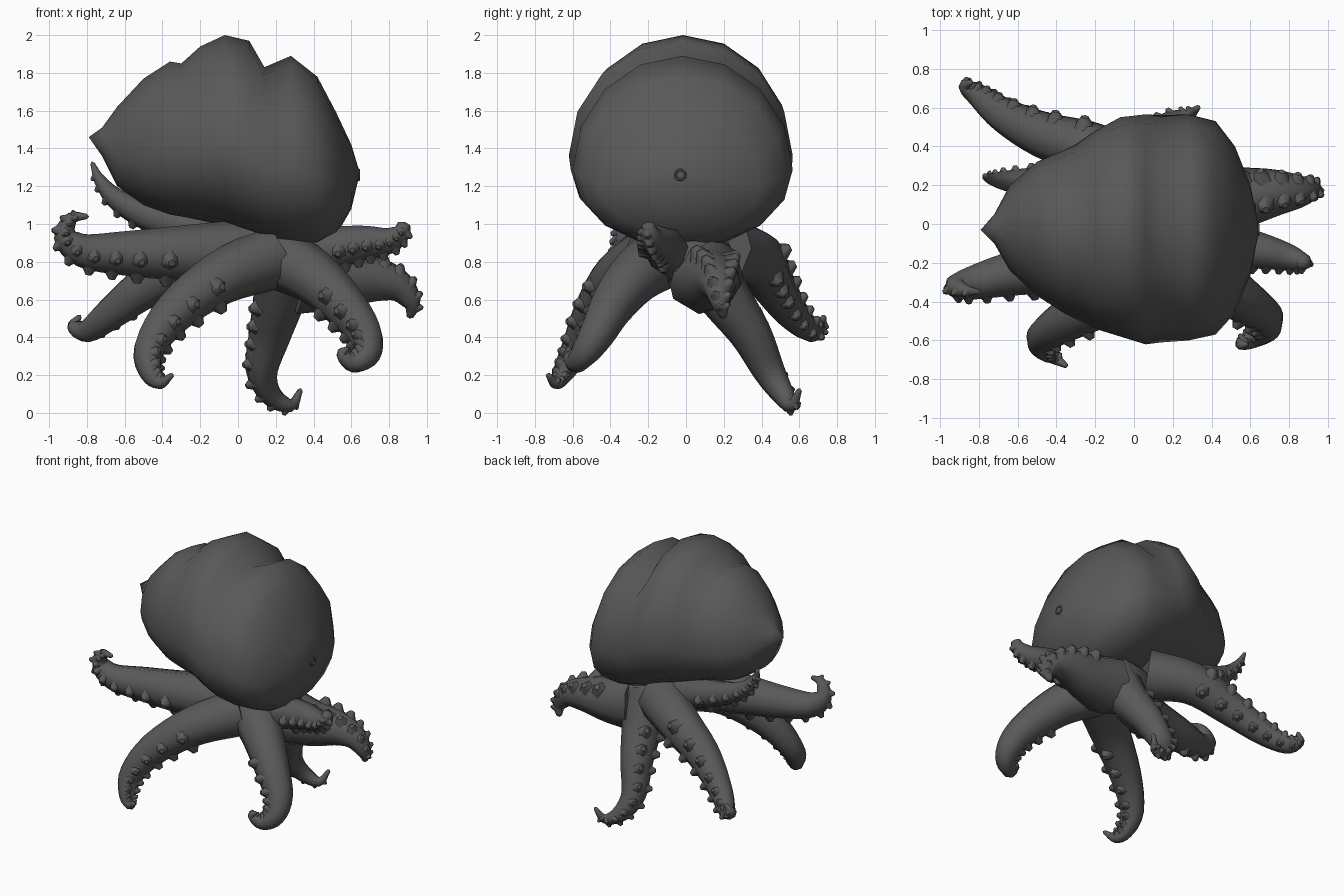
import bpy
import bmesh
import math
from mathutils import Vector, Matrix

cube = bpy.data.objects.get("Cube")
if cube:
    bpy.data.objects.remove(cube, do_unlink=True)

# Single dark grey material
grey = bpy.data.materials.new("dark_grey")
grey.use_nodes = True
colour = (0.1, 0.1, 0.1, 1)
grey.diffuse_color = colour
shader = next(n for n in grey.node_tree.nodes if n.type == "BSDF_PRINCIPLED")
shader.inputs["Base Color"].default_value = colour
shader.inputs["Roughness"].default_value = 0.8


def finish(bm, name, angle):
    bmesh.ops.recalc_face_normals(bm, faces=bm.faces)
    mesh = bpy.data.meshes.new(name)
    bm.to_mesh(mesh)
    bm.free()
    mesh.materials.append(grey)
    obj = bpy.data.objects.new(name, mesh)
    bpy.context.collection.objects.link(obj)
    bpy.ops.object.select_all(action="DESELECT")
    obj.select_set(True)
    bpy.context.view_layer.objects.active = obj
    bpy.ops.object.shade_smooth_by_angle(angle=math.radians(angle))


def loft(bm, start, rings, end):
    """Skin a list of point rings and close both ends to a point."""
    loops = [[bm.verts.new(p) for p in ring] for ring in rings]
    n = len(loops[0])
    for a, b in zip(loops, loops[1:]):
        for i in range(n):
            j = (i + 1) % n
            bm.faces.new((a[i], a[j], b[j], b[i]))
    for point, loop in ((start, loops[0]), (end, loops[-1])):
        tip = bm.verts.new(point)
        for i in range(n):
            bm.faces.new((tip, loop[i], loop[(i + 1) % n]))


def smooth_path(points, steps):
    """Catmull-Rom curve through the points."""
    pts = [Vector(p) for p in points]
    pts = [2 * pts[0] - pts[1]] + pts + [2 * pts[-1] - pts[-2]]
    path = []
    for a, b, c, d in zip(pts, pts[1:], pts[2:], pts[3:]):
        for s in range(steps):
            t = s / steps
            path.append(0.5 * (2 * b + (c - a) * t + (2 * a - 5 * b + 4 * c - d) * t * t
                               + (3 * b - a - 3 * c + d) * t ** 3))
    path.append(pts[-2])
    return path


def shell_ring(x, low, high, right, left, sides=16):
    """Uneven oval cross-section, widest a little below its middle."""
    mid = low + 0.41 * (high - low)
    centre, half = (left + right) / 2, (left - right) / 2
    ring = []
    for i in range(sides):
        a = math.tau * i / sides + math.pi / 2
        height = high - mid if math.sin(a) > 0 else mid - low
        ring.append((x, centre + half * math.cos(a), mid + height * math.sin(a)))
    return ring


# Shell: ridged body, snout at one end and a blunt dome at the other
sections = [
    (-0.72, 1.36, 1.51, -0.1, 0.05),
    (-0.64, 1.2, 1.62, -0.24, 0.2),
    (-0.5, 1.1, 1.77, -0.37, 0.32),
    (-0.36, 1.05, 1.86, -0.46, 0.38),
    (-0.3, 1.04, 1.85, -0.49, 0.41),
    (-0.2, 1.02, 1.94, -0.54, 0.48),
    (-0.07, 0.99, 2.0, -0.58, 0.55),
    (0.06, 0.94, 1.97, -0.62, 0.565),
    (0.14, 0.91, 1.83, -0.61, 0.56),
    (0.28, 0.87, 1.89, -0.6, 0.565),
    (0.42, 0.88, 1.78, -0.57, 0.53),
    (0.52, 0.94, 1.59, -0.46, 0.4),
    (0.6, 1.08, 1.42, -0.26, 0.2),
]
bm = bmesh.new()
loft(bm, (-0.79, -0.03, 1.46), [shell_ring(*s) for s in sections], (0.645, -0.03, 1.27))
finish(bm, "shell", 100)

# Small ring on the dome
bpy.ops.mesh.primitive_torus_add(major_radius=0.026, minor_radius=0.007, major_segments=12,
                                 minor_segments=6, location=(0.64, -0.03, 1.26),
                                 rotation=(0, math.pi / 2, 0))
bpy.context.object.name = "dome_ring"
bpy.context.object.data.materials.append(grey)

# Head: soft mass below the shell where the tentacles join
bm = bmesh.new()
bmesh.ops.create_uvsphere(bm, u_segments=14, v_segments=8, radius=1,
                          matrix=Matrix.Translation((0.2, 0, 0.82))
                          @ Matrix.Diagonal((0.32, 0.25, 0.17, 1)))
finish(bm, "head", 60)


def tentacle(name, root_radius, tip_radius, sucker_side, points, sides=8):
    """Tapered curling arm with two rows of pointed suckers."""
    path = smooth_path(points, 4)
    last = len(path) - 1
    normal = Vector(sucker_side)
    rings, suckers = [], []
    for k, p in enumerate(path):
        t = k / last
        tangent = (path[min(k + 1, last)] - path[max(k - 1, 0)]).normalized()
        normal = (normal - tangent * normal.dot(tangent)).normalized()
        radius = root_radius * (1 - t) ** 1.12 + tip_radius * t
        side = tangent.cross(normal)
        rings.append([p + radius * (normal * math.cos(a) + side * math.sin(a))
                      for a in (math.tau * i / sides for i in range(sides))])
        if k % 2 and 0.2 < t < 0.93:
            for sway in (-0.65, 0.65):
                out = normal * math.cos(sway) + side * math.sin(sway)
                suckers.append((p + out * radius, out, radius))
    bm = bmesh.new()
    loft(bm, path[0], rings, path[-1] + tangent * 0.012)
    for p, out, radius in suckers:
        size = 0.014 + 0.36 * radius
        place = Matrix.Translation(p) @ out.to_track_quat("Z", "Y").to_matrix().to_4x4()
        bmesh.ops.create_cone(bm, cap_ends=True, segments=6, radius1=size,
                              radius2=size * 0.3, depth=size * 1.1, matrix=place)
    finish(bm, name, 60)


# Eight tentacles, each posed along its own curve
tentacle("right_front_tentacle", 0.18, 0.014, (0, -0.6, -0.8), [
    (0.05, -0.1, 0.85), (-0.3, -0.2, 0.845), (-0.6, -0.25, 0.845), (-0.82, -0.3, 0.86),
    (-0.915, -0.32, 0.94), (-0.88, -0.34, 1.03), (-0.8, -0.35, 1.04)])
tentacle("right_back_tentacle", 0.18, 0.014, (0.5, 0.7, 0), [
    (0.05, 0.2, 0.87), (-0.2, 0.37, 0.82), (-0.47, 0.46, 0.68), (-0.67, 0.56, 0.53),
    (-0.8, 0.66, 0.435), (-0.87, 0.71, 0.46), (-0.84, 0.73, 0.51)])
tentacle("front_right_leg", 0.17, 0.014, (0.6, -0.5, -0.5), [
    (0.17, -0.18, 0.82), (-0.1, -0.36, 0.71), (-0.34, -0.49, 0.53), (-0.47, -0.58, 0.34),
    (-0.46, -0.65, 0.21), (-0.41, -0.69, 0.16), (-0.35, -0.73, 0.2)])
tentacle("back_leg", 0.17, 0.014, (-1, 0.2, 0), [
    (0.24, 0.08, 0.82), (0.22, 0.2, 0.62), (0.17, 0.34, 0.42), (0.125, 0.44, 0.22),
    (0.18, 0.52, 0.09), (0.28, 0.56, 0.04), (0.33, 0.6, 0.12)])
tentacle("front_left_leg", 0.17, 0.014, (-0.6, -0.5, -0.4), [
    (0.22, -0.13, 0.82), (0.4, -0.27, 0.72), (0.56, -0.39, 0.57), (0.67, -0.47, 0.42),
    (0.68, -0.54, 0.31), (0.61, -0.59, 0.265), (0.55, -0.62, 0.31), (0.58, -0.62, 0.34)])
tentacle("left_back_tentacle", 0.21, 0.02, (0.5, 0.2, 0.8), [
    (0.33, 0.1, 0.73), (0.52, 0.13, 0.71), (0.71, 0.16, 0.71), (0.85, 0.17, 0.67),
    (0.92, 0.18, 0.58), (0.91, 0.2, 0.51)])
tentacle("left_front_tentacle", 0.14, 0.035, (0.1, -0.5, -0.6), [
    (0.3, -0.08, 0.82), (0.5, -0.11, 0.87), (0.66, -0.14, 0.9), (0.79, -0.17, 0.91),
    (0.86, -0.19, 0.95), (0.88, -0.2, 1.0)])
tentacle("right_raised_tentacle", 0.14, 0.012, (0, 0.6, -0.8), [
    (0, 0.12, 0.9), (-0.25, 0.18, 0.98), (-0.48, 0.21, 1.05), (-0.64, 0.22, 1.13),
    (-0.73, 0.23, 1.23), (-0.77, 0.25, 1.32)])
